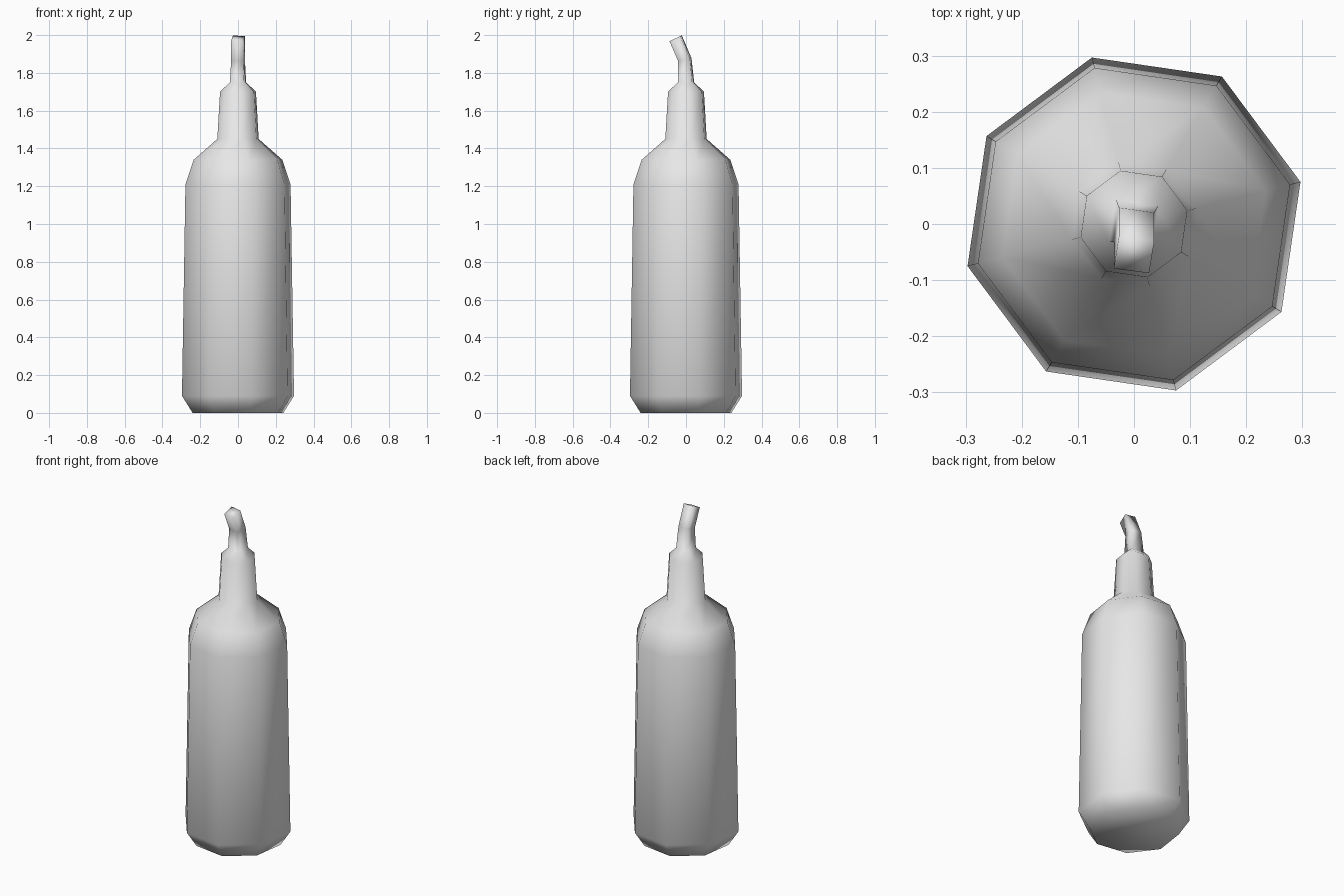
import bpy
import bmesh
from math import radians
from mathutils import Matrix, Vector

cube = bpy.data.objects.get("Cube")
if cube:
    bpy.data.objects.remove(cube, do_unlink=True)

SIDES = 8
TURN = radians(14.2)
STEP = radians(360 / SIDES)

grey = bpy.data.materials.new("plain_grey")
grey.use_nodes = True
colour = (0.8, 0.8, 0.8, 1)
grey.diffuse_color = colour
grey.node_tree.nodes["Principled BSDF"].inputs["Base Color"].default_value = colour


def ring(bm, radius, z, y=0, tilt=0, square=False):
    """Add a ring; a square ring pairs up neighbouring corners."""
    verts = []
    for i in range(SIDES):
        angle = TURN + STEP * ((i // 2) * 2 + 0.5 if square else i)
        point = Matrix.Rotation(angle, 3, 'Z') @ Vector((radius, 0, 0))
        point = Matrix.Rotation(tilt, 3, 'X') @ point
        verts.append(bm.verts.new(point + Vector((0, y, z))))
    return verts


bm = bmesh.new()

# Body, shoulder and neck
profile = [(0.248, 0), (0.306, 0.09), (0.287, 1.21),
           (0.242, 1.34), (0.113, 1.45), (0.098, 1.70)]
rings = [ring(bm, r, z) for r, z in profile]

# Square spout, bent forward at the tip
rings.append(ring(bm, 0.054, 1.75, square=True))
rings.append(ring(bm, 0.045, 1.87, y=-0.006, tilt=radians(12), square=True))
rings.append(ring(bm, 0.045, 1.983, y=-0.055, tilt=radians(25), square=True))

# Walls between rings, then base and tip caps
for low, high in zip(rings, rings[1:]):
    for i in range(SIDES):
        j = (i + 1) % SIDES
        bm.faces.new((low[i], low[j], high[j], high[i]))
bm.faces.new(list(reversed(rings[0])))
bm.faces.new(rings[-1])
bmesh.ops.remove_doubles(bm, verts=bm.verts, dist=0.0005)
bmesh.ops.recalc_face_normals(bm, faces=bm.faces)
for face in bm.faces:
    face.smooth = True

mesh = bpy.data.meshes.new("bottle")
bm.to_mesh(mesh)
bm.free()
mesh.materials.append(grey)
bottle = bpy.data.objects.new("bottle", mesh)
bpy.context.collection.objects.link(bottle)
